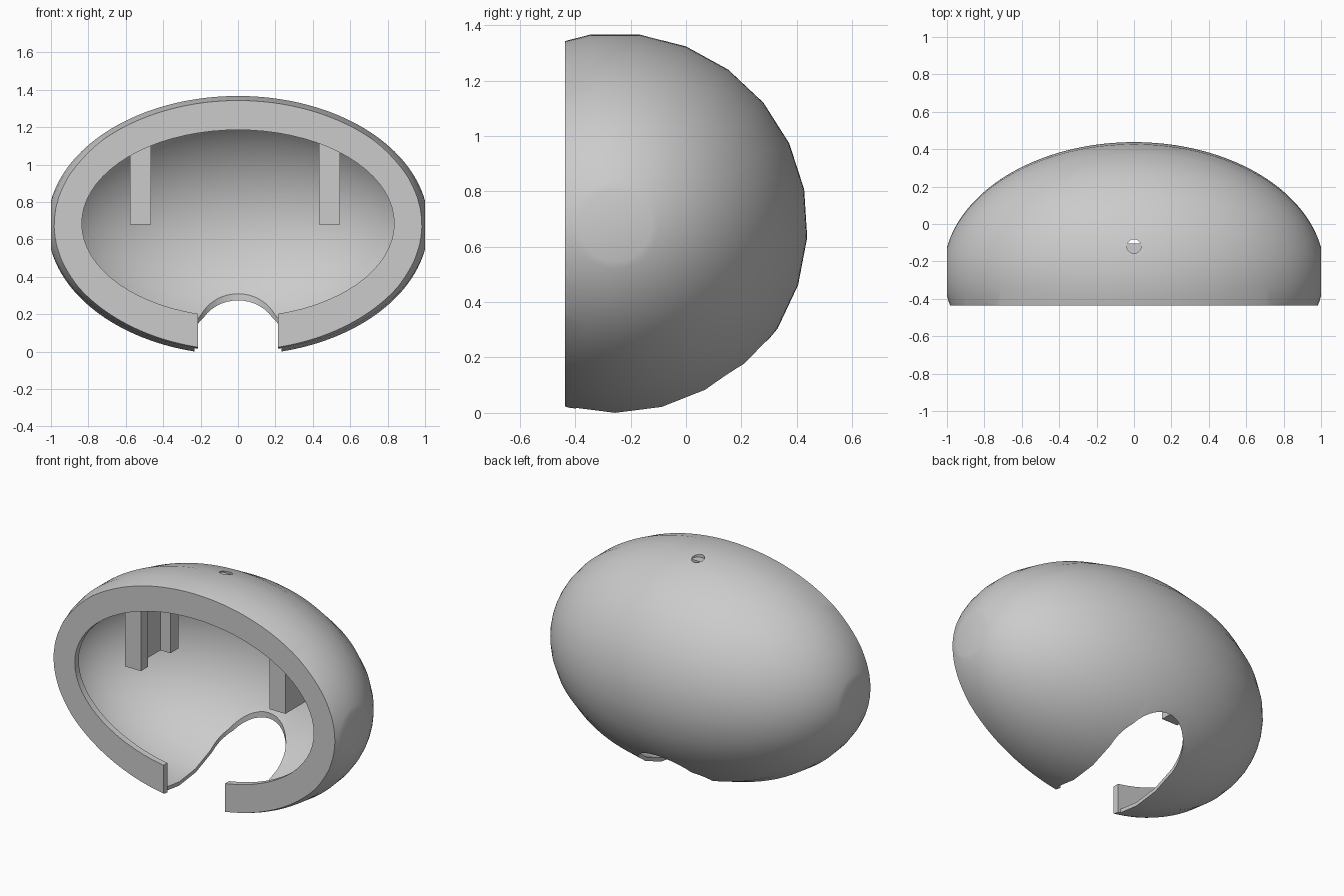
import bpy, bmesh, math
from mathutils import Matrix, Vector

if "Cube" in bpy.data.objects:
    bpy.data.objects.remove(bpy.data.objects["Cube"], do_unlink=True)

CENTRE = Vector((0, -0.256, 0.677))
FRONT_Y = -0.437
LIP_BACK = -0.397

grey = bpy.data.materials.new("plain grey")
grey.use_nodes = True
grey.diffuse_color = (0.6, 0.6, 0.6, 1)
grey.node_tree.nodes["Principled BSDF"].inputs["Base Color"].default_value = (0.6, 0.6, 0.6, 1)


def make_object(name, bm):
    bmesh.ops.recalc_face_normals(bm, faces=bm.faces)
    mesh = bpy.data.meshes.new(name)
    bm.to_mesh(mesh)
    bm.free()
    mesh.materials.append(grey)
    obj = bpy.data.objects.new(name, mesh)
    bpy.context.collection.objects.link(obj)
    return obj


def box(name, low, high):
    bm = bmesh.new()
    low, high = Vector(low), Vector(high)
    bmesh.ops.create_cube(bm, size=1, matrix=Matrix.Translation((low + high) / 2)
                          @ Matrix.Diagonal((*(high - low), 1)))
    return make_object(name, bm)


def egg(name, half_length, radius, end_x, sides=25, rings=72):
    """Ellipsoid turned around the x axis, with flat ends at +-end_x."""
    bm = bmesh.new()
    t0 = math.acos(end_x / half_length)
    loops = []
    for i in range(rings + 1):
        t = t0 + (math.pi - 2 * t0) * i / rings
        r = radius * math.sin(t)
        loop = []
        for j in range(sides):
            a = math.tau * j / sides
            offset = Vector((half_length * math.cos(t), r * math.sin(a), -r * math.cos(a)))
            loop.append(bm.verts.new(CENTRE + offset))
        loops.append(loop)
    for a, b in zip(loops, loops[1:]):
        for j in range(sides):
            k = (j + 1) % sides
            bm.faces.new((a[j], a[k], b[k], b[j]))
    bm.faces.new(loops[0])
    bm.faces.new(loops[-1])
    return make_object(name, bm)


def prism(name, start, end):
    """Solid between two matching outlines."""
    bm = bmesh.new()
    ends = [[bm.verts.new(p) for p in outline] for outline in (start, end)]
    n = len(start)
    for i in range(n):
        k = (i + 1) % n
        bm.faces.new((ends[0][i], ends[0][k], ends[1][k], ends[1][i]))
    for outline in ends:
        bm.faces.new(outline)
    return make_object(name, bm)


def combine(target, other, operation="DIFFERENCE", keep=False):
    other.hide_render = True
    bpy.context.view_layer.objects.active = target
    mod = target.modifiers.new("cut", "BOOLEAN")
    mod.operation = operation
    mod.solver = "EXACT"
    mod.object = other
    bpy.ops.object.modifier_apply(modifier=mod.name)
    if not keep:
        bpy.data.objects.remove(other, do_unlink=True)


# Cavity stops short of the front, leaving a thin lip
cavity = egg("cavity_cutter", 0.992, 0.672, 0.988)
combine(cavity, box("cavity_front", (-2, -2, -1), (2, LIP_BACK, 3)))

# Oval opening in the lip
oval = [(0.835 * math.cos(math.tau * i / 72), 0.685 + 0.5 * math.sin(math.tau * i / 72))
        for i in range(72)]
opening = prism("opening_cutter", [(x, -0.6, z) for x, z in oval], [(x, -0.35, z) for x, z in oval])

# Vertical slot with a round end at the back, a little narrower through the lip
lip_half, slot_r, slot_y = 0.215, 0.232, 0.073
plan = [(lip_half, -1), (lip_half, LIP_BACK), (slot_r, LIP_BACK)]
plan += [(slot_r * math.cos(math.pi * i / 24), slot_y + slot_r * math.sin(math.pi * i / 24))
         for i in range(25)]
plan += [(-slot_r, LIP_BACK), (-lip_half, LIP_BACK), (-lip_half, -1)]
slot = prism("slot_cutter", [(x, y, -0.5) for x, y in plan], [(x, y, 0.6) for x, y in plan])

# Small hole in the roof
bm = bmesh.new()
bmesh.ops.create_cone(bm, cap_ends=True, segments=20, radius1=0.038, radius2=0.038, depth=0.3,
                      matrix=Matrix.Translation((0, -0.12, 1.36)))
hole = make_object("hole_cutter", bm)

# Thin shell
shell = egg("shell", 1.018, 0.695, 1.0)
combine(shell, box("front_cutter", (-2, -2, -1), (2, FRONT_Y, 3)))
for cutter in (cavity, opening, slot, hole):
    combine(shell, cutter)
bpy.ops.object.select_all(action="DESELECT")
shell.select_set(True)
bpy.context.view_layer.objects.active = shell
bpy.ops.object.shade_smooth_by_angle(angle=math.radians(25))

# Channel brackets hanging from the roof, open towards the middle
trim = egg("bracket_trim", 1.005, 0.683, 0.99)
for side, x, sign in (("right", -0.521, -1), ("left", 0.489, 1)):
    web = sorted((x + sign * 0.014, x + sign * 0.056))
    for part, x0, x1, y0, y1 in (("front_post", x - 0.056, x + 0.056, -0.305, -0.235),
                                 ("web", *web, -0.235, -0.01),
                                 ("back_post", x - 0.056, x + 0.056, -0.01, 0.07)):
        piece = box(f"{side}_bracket_{part}", (x0, y0, 0.68), (x1, y1, 1.5))
        combine(piece, trim, "INTERSECT", keep=True)
bpy.data.objects.remove(trim, do_unlink=True)

# Small stop tab under the roof hole
box("roof_tab", (-0.05, -0.165, 1.22), (0.05, -0.105, 1.345))
